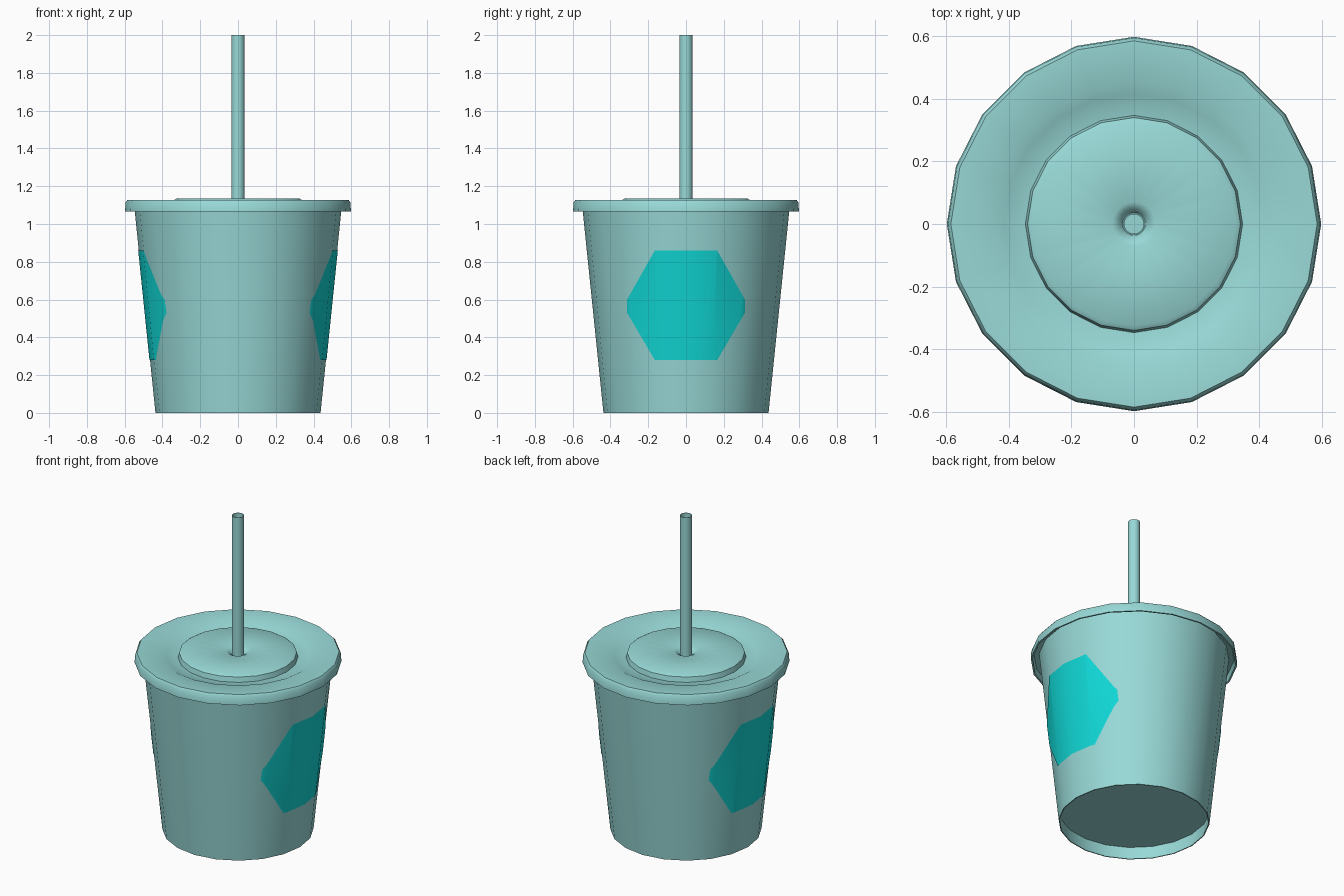
import bpy, bmesh, math
from mathutils import Vector

cube = bpy.data.objects.get("Cube")
if cube:
    bpy.data.objects.remove(cube, do_unlink=True)


def material(name, rgb):
    m = bpy.data.materials.new(name)
    m.use_nodes = True
    m.diffuse_color = (*rgb, 1)
    m.node_tree.nodes["Principled BSDF"].inputs["Base Color"].default_value = (*rgb, 1)
    return m


pale = material("pale_teal", (0.314, 0.694, 0.679))
bright = material("bright_turquoise", (0.005, 0.68, 0.665))


def lathe(bm, profile, sides):
    """Revolve (radius, height) points about z; zero radius makes a pole."""
    rings = []
    for r, z in profile:
        if r == 0:
            rings.append([bm.verts.new((0, 0, z))] * sides)
        else:
            rings.append([bm.verts.new((r * math.cos(a), r * math.sin(a), z))
                          for a in (math.tau * i / sides for i in range(sides))])
    for low, high in zip(rings, rings[1:]):
        for i in range(sides):
            j = (i + 1) % sides
            corners = dict.fromkeys((low[i], low[j], high[j], high[i]))
            bm.faces.new(list(corners))


def finish(name, bm, mat, angle=35):
    mesh = bpy.data.meshes.new(name)
    bm.to_mesh(mesh)
    bm.free()
    mesh.materials.append(mat)
    obj = bpy.data.objects.new(name, mesh)
    bpy.context.collection.objects.link(obj)
    bpy.ops.object.select_all(action="DESELECT")
    obj.select_set(True)
    bpy.context.view_layer.objects.active = obj
    bpy.ops.object.shade_smooth_by_angle(angle=math.radians(angle))
    return obj


def turned(name, profile, sides, angle=35):
    bm = bmesh.new()
    lathe(bm, profile, sides)
    return finish(name, bm, pale, angle)


# Tapered cup with a recessed base
turned("cup", [(0, 0.08), (0.437, 0.08), (0.431, 0), (0.437, 0), (0.55, 1.10)], 20)

# Lid: hollow skirt, flat rim, sunken groove, raised disc, dip around the straw
turned("lid", [(0.545, 1.105), (0.58, 1.10), (0.588, 1.066), (0.598, 1.066),
               (0.595, 1.115), (0.585, 1.128), (0.455, 1.126), (0.415, 1.105),
               (0.347, 1.095), (0.34, 1.126), (0.325, 1.135), (0.07, 1.135),
               (0.05, 1.125), (0.036, 1.10)], 20, 45)

# Hollow straw
turned("straw", [(0.031, 0.1), (0.035, 0.1), (0.035, 2), (0.031, 2), (0.031, 0.1)], 16)

# Hexagonal labels wrapped on both sides, cut from a skin just outside the wall
outline = [(0.165, 0.86), (0.312, 0.60), (0.312, 0.53), (0.165, 0.28),
           (-0.165, 0.28), (-0.312, 0.53), (-0.312, 0.60), (-0.165, 0.86)]
for name, side in (("left_label", 1), ("right_label", -1)):
    bm = bmesh.new()
    lathe(bm, [(0.440, 0), (0.553, 1.10)], 20)

    def trim(point, normal):
        bmesh.ops.bisect_plane(bm, geom=bm.verts[:] + bm.edges[:] + bm.faces[:],
                               plane_co=point, plane_no=normal, clear_outer=True)

    trim((0, 0, 0), (-side, 0, 0))
    for (y1, z1), (y2, z2) in zip(outline, outline[1:] + outline[:1]):
        trim((0, y1, z1), Vector((0, z1 - z2, y2 - y1)).normalized())
    finish(name, bm, bright)
